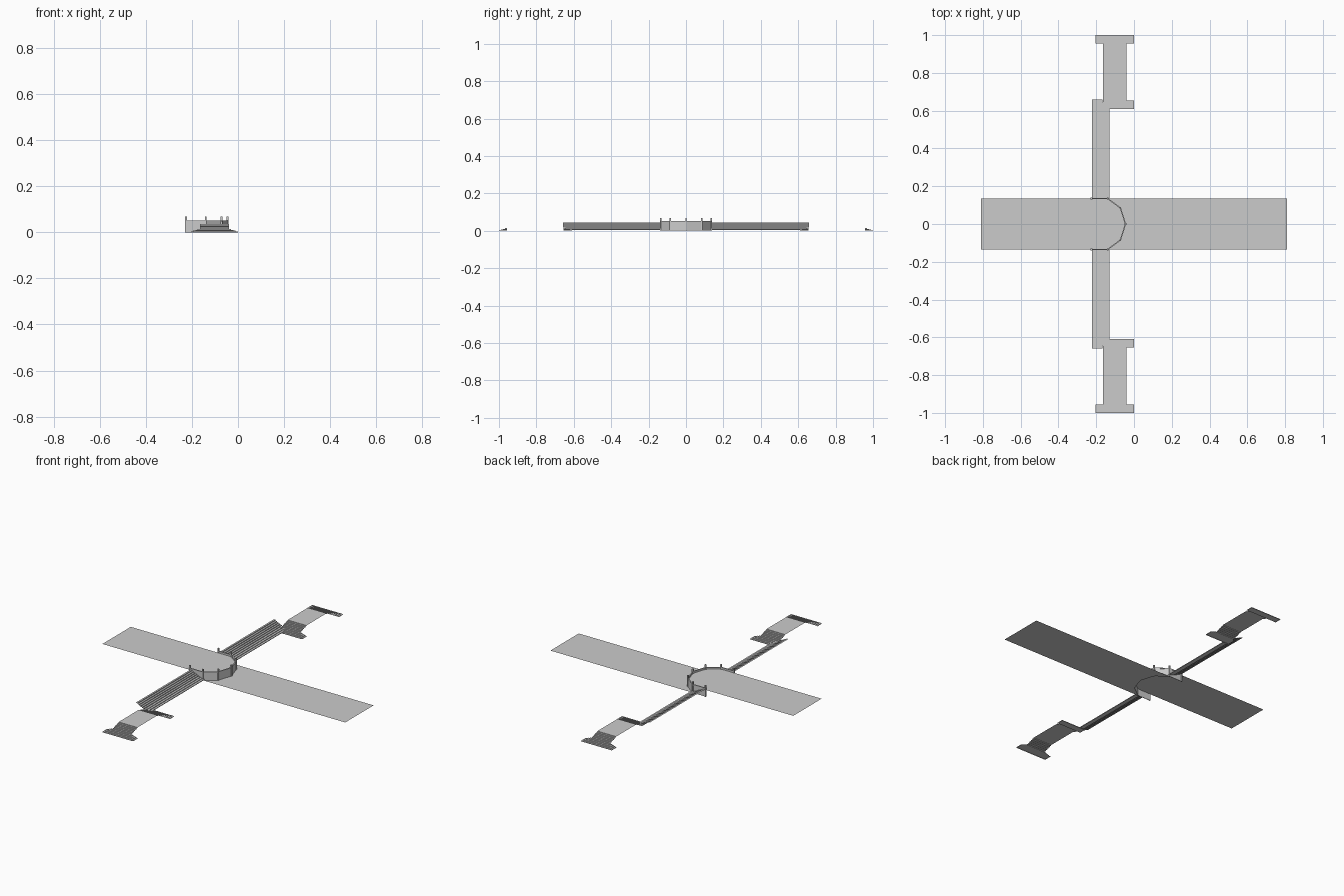
import bpy
import bmesh
from mathutils import Vector

cube = bpy.data.objects.get("Cube")
if cube:
    bpy.data.objects.remove(cube)

concrete = bpy.data.materials.new("light grey concrete")
concrete.use_nodes = True
GREY = (0.6, 0.6, 0.6, 1)
concrete.diffuse_color = GREY
concrete.node_tree.nodes["Principled BSDF"].inputs["Base Color"].default_value = GREY


def finish(name, bm):
    """Turn a bmesh into a flat-shaded object with upward-facing sheets."""
    bmesh.ops.remove_doubles(bm, verts=bm.verts, dist=0.00005)
    bm.normal_update()
    if sum(f.normal.z * f.calc_area() for f in bm.faces) < -1e-6:
        bmesh.ops.reverse_faces(bm, faces=bm.faces)
    mesh = bpy.data.meshes.new(name)
    bm.to_mesh(mesh)
    bm.free()
    mesh.materials.append(concrete)
    obj = bpy.data.objects.new(name, mesh)
    bpy.context.collection.objects.link(obj)
    return obj


def face(bm, pts):
    return bm.faces.new([bm.verts.new(p) for p in pts])


def box(bm, lo, hi):
    ret = bmesh.ops.create_cube(bm, size=1)
    for v in ret["verts"]:
        v.co = [(a + b) / 2 + c * (b - a) for a, b, c in zip(lo, hi, v.co)]


# Half-round terrace outline, going from one back corner round to the other
half = [(-0.225, 0.135), (-0.14, 0.135), (-0.072, 0.085), (-0.045, 0)]
outline = half + [(x, -y) for x, y in reversed(half[:-1])]
DECK, RAIL, POST = 0.04, 0.052, 0.068
END = 0.81

# Upper deck, ending in the half-round front
bm = bmesh.new()
face(bm, [(-END, -0.135, DECK), (-END, 0.135, DECK)] + [(x, y, DECK) for x, y in outline])
finish("upper_deck", bm)

# Lower ground, starting at the terrace wall
bm = bmesh.new()
face(bm, [(END, -0.135, 0), (END, 0.135, 0)] + [(x, y, 0) for x, y in outline[1:-1]])
finish("lower_ground", bm)

# Terrace wall with a parapet and a coping line
for name, z0, z1, thick in (("terrace_wall", 0, RAIL, 0.003),
                            ("wall_coping", RAIL - 0.006, RAIL, 0.006)):
    bm = bmesh.new()
    for p, q in zip(outline, outline[1:]):
        a, b = Vector((*p, 0)), Vector((*q, 0))
        side = (b - a).normalized().cross(Vector((0, 0, 1))) * thick / 2
        ring = [a + side, b + side, b - side, a - side]
        base = face(bm, [v + Vector((0, 0, z0)) for v in ring])
        out = bmesh.ops.extrude_face_region(bm, geom=[base])
        for v in out["geom"]:
            if isinstance(v, bmesh.types.BMVert):
                v.co.z = z1
    bmesh.ops.recalc_face_normals(bm, faces=bm.faces)
    finish(name, bm)

# Posts at the corners of the wall
bm = bmesh.new()
for x, y in outline:
    box(bm, (x - 0.004, y - 0.004, 0), (x + 0.004, y + 0.004, POST))
finish("wall_posts", bm)


def seating(name, x0, x1, z0, z1, steps, ya, yb):
    """Stepped sheet falling from x0 to x1 along y."""
    bm = bmesh.new()
    dx, dz = (x1 - x0) / steps, (z1 - z0) / steps
    for i in range(steps):
        xa, xb, za, zb = x0 + i * dx, x0 + (i + 1) * dx, z0 + i * dz, z0 + (i + 1) * dz
        face(bm, [(xa, ya, za), (xb, ya, za), (xb, yb, za), (xa, yb, za)])
        face(bm, [(xb, ya, za), (xb, ya, zb), (xb, yb, zb), (xb, yb, za)])
    finish(name, bm)


XL, XR, TOP = -0.165, -0.04, 0.035
STEPS, FLARE = 10, 4


def stairs(name, y0, y1, left_flare, right_flare):
    """Flight rising from y0 to y1, its lowest steps wrapping round the sides."""
    bm = bmesh.new()
    dy, dz = (y1 - y0) / STEPS, TOP / STEPS
    for i in range(STEPS):
        spread = max(0, 1 - i / FLARE)
        xa, xb = XL - left_flare * spread, XR + right_flare * spread
        ya = y0 + i * dy
        yb = y0 + FLARE * dy if i < FLARE else ya + dy
        za, zb = i * dz, (i + 1) * dz
        face(bm, [(xa, ya, zb), (xb, ya, zb), (xb, yb, zb), (xa, yb, zb)])
        face(bm, [(xa, ya, za), (xb, ya, za), (xb, ya, zb), (xa, ya, zb)])
        for x, flare in ((xa, left_flare), (xb, right_flare)):
            if flare and i < FLARE:
                face(bm, [(x, ya, za), (x, yb, za), (x, yb, zb), (x, ya, zb)])
    finish(name, bm)


# Seating banks, landings and stairs on both sides
for side, s in (("back", 1), ("front", -1)):
    seating(side + "_upper_seating", -0.222, -0.168, 0.043, 0.017, 5, 0.135 * s, 0.658 * s)
    seating(side + "_lower_seating", -0.168, -0.13, 0.017, 0.005, 3, 0.135 * s, 0.645 * s)
    stairs(side + "_outer_stairs", s, 0.89 * s, 0.04, 0.04)
    stairs(side + "_inner_stairs", 0.61 * s, 0.72 * s, 0, 0.04)
    bm = bmesh.new()
    face(bm, [(XL, 0.72 * s, TOP), (XR, 0.72 * s, TOP), (XR, 0.89 * s, TOP), (XL, 0.89 * s, TOP)])
    finish(side + "_landing", bm)
